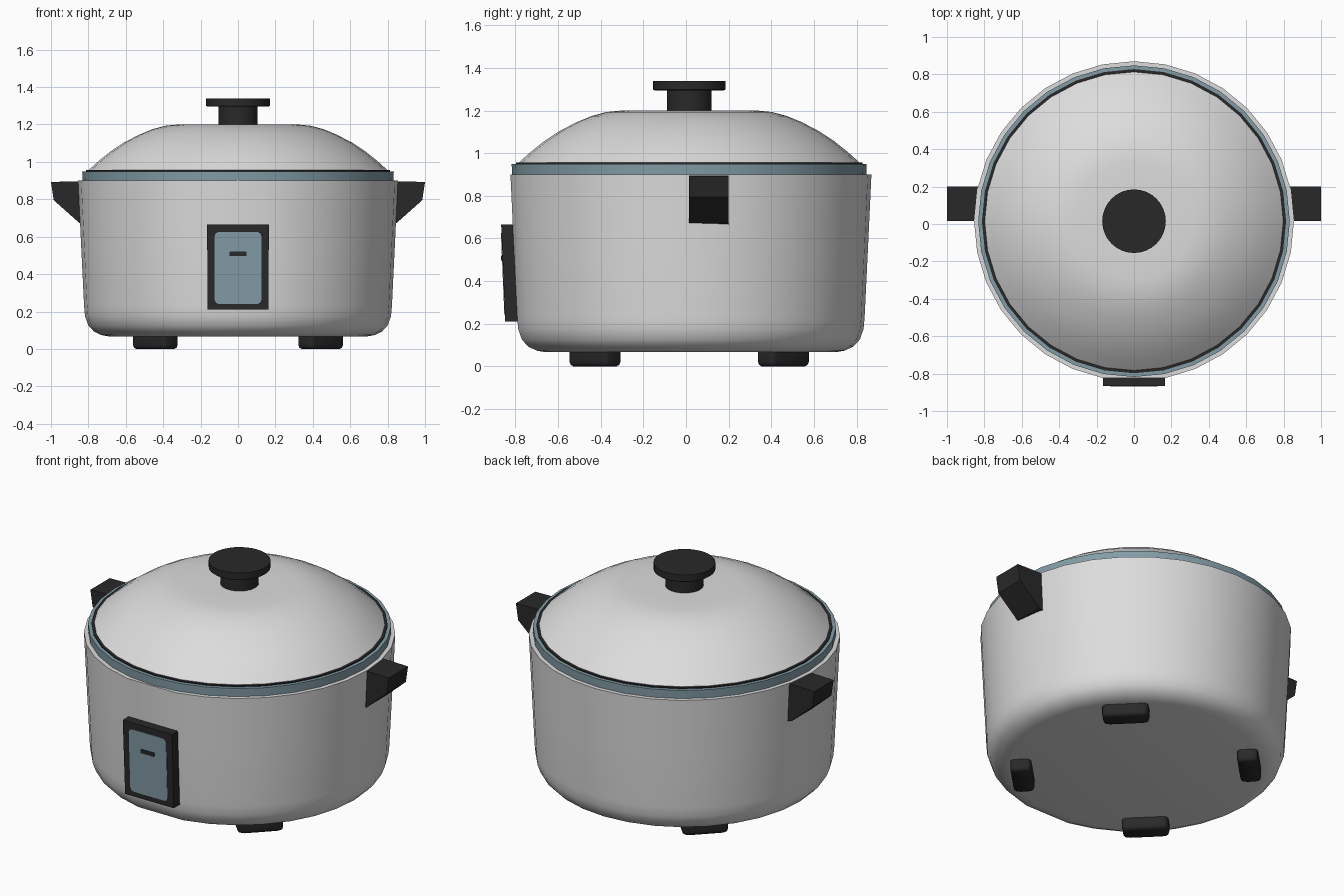
import bpy, bmesh, math
from mathutils import Matrix, Vector

if "Cube" in bpy.data.objects:
    bpy.data.objects.remove(bpy.data.objects["Cube"])

CY = 0.015   # the pot's axis sits slightly behind y = 0
SEG = 32


def material(name, rgb):
    m = bpy.data.materials.new(name)
    m.diffuse_color = (*rgb, 1)
    m.use_nodes = True
    m.node_tree.nodes["Principled BSDF"].inputs["Base Color"].default_value = m.diffuse_color
    return m


GREY = material("light_grey", (0.72, 0.72, 0.72))
DARK = material("charcoal", (0.022, 0.022, 0.022))
BLUE = material("dusty_blue", (0.225, 0.335, 0.385))


def finish(bm, name, mat, angle=35):
    bmesh.ops.remove_doubles(bm, verts=bm.verts, dist=1e-5)
    bmesh.ops.recalc_face_normals(bm, faces=bm.faces)
    me = bpy.data.meshes.new(name)
    bm.to_mesh(me)
    bm.free()
    me.materials.append(mat)
    ob = bpy.data.objects.new(name, me)
    bpy.context.collection.objects.link(ob)
    bpy.ops.object.select_all(action='DESELECT')
    ob.select_set(True)
    bpy.context.view_layer.objects.active = ob
    bpy.ops.object.shade_smooth_by_angle(angle=math.radians(angle))
    return ob


def lathe(name, profile, mat, flat_front=False):
    """Spin (radius, z) points around the pot's axis."""
    bm = bmesh.new()
    rings = []
    for r, z in profile:
        ring = []
        for i in range(SEG):
            a = 2 * math.pi * i / SEG
            y = r * math.sin(a)
            if flat_front and i == SEG * 3 // 4:
                y *= math.cos(2 * math.pi / SEG)
            ring.append(bm.verts.new((r * math.cos(a), CY + y, z)))
        rings.append(ring)
    for lo, hi in zip(rings, rings[1:]):
        for i in range(SEG):
            j = (i + 1) % SEG
            bm.faces.new((lo[i], lo[j], hi[j], hi[i]))
    bm.faces.new(rings[0][::-1])
    bm.faces.new(rings[-1])
    return finish(bm, name, mat)


def prism(name, base, offset, mat, angle=35):
    """Extrude a polygon by an offset vector."""
    bm = bmesh.new()
    f = bm.faces.new([bm.verts.new(p) for p in base])
    out = bmesh.ops.extrude_face_region(bm, geom=[f], use_keep_orig=True)
    for v in out["geom"]:
        if isinstance(v, bmesh.types.BMVert):
            v.co += Vector(offset)
    return finish(bm, name, mat, angle)


def rounded_rect(w, h, r, n=4):
    pts = []
    for k, (sx, sy) in enumerate(((1, 1), (-1, 1), (-1, -1), (1, -1))):
        for i in range(n + 1):
            a = math.pi / 2 * (k + i / n)
            pts.append((sx * (w / 2 - r) + r * math.cos(a),
                        sy * (h / 2 - r) + r * math.sin(a)))
    return pts


# Pot body, rim band, gasket and domed lid
lathe("pot_body", [(0.69, 0.067), (0.73, 0.074), (0.77, 0.093), (0.80, 0.125),
                   (0.818, 0.175), (0.823, 0.23), (0.839, 0.56), (0.855, 0.90)], GREY, True)
lathe("rim_band", [(0.83, 0.88), (0.833, 0.95)], BLUE)
lathe("lid_gasket", [(0.813, 0.94), (0.813, 0.956)], DARK)
lathe("lid", [(0.798, 0.945), (0.798, 0.957), (0.745, 1.005), (0.68, 1.057),
              (0.61, 1.103), (0.53, 1.145), (0.46, 1.174), (0.39, 1.193),
              (0.32, 1.20), (0.2, 1.201), (0.1, 1.201)], GREY)

# Lid knob
lathe("knob_stem", [(0.105, 1.195), (0.105, 1.30)], DARK)
lathe("knob_cap", [(0.163, 1.295), (0.17, 1.30), (0.17, 1.34)], DARK)

# Side handles, mirrored
for side, s in (("left", -1), ("right", 1)):
    handle = prism(side + "_handle",
                   [(s * x, 0.015, z) for x, z in
                    ((0.80, 0.897), (1.0, 0.893), (0.985, 0.795), (0.85, 0.675), (0.80, 0.66))],
                   (0, 0.185, 0), DARK, 20)

# Control panel, leaning with the pot wall
def on_panel(x, z, out=0.0):
    return (x, -0.848 - 0.0422 * (z - 0.21) - out, z)


bm = bmesh.new()
prism("panel_frame", [on_panel(-0.163, 0.21), on_panel(0.163, 0.21),
                      on_panel(0.165, 0.665), on_panel(-0.165, 0.665)], (0, 0.07, 0), DARK, 20)
bm.free()
prism("panel_face", [on_panel(x, 0.433 + z, 0.003) for x, z in rounded_rect(0.25, 0.385, 0.025)],
      (0, 0.006, 0), BLUE)
prism("panel_switch", [on_panel(x, 0.508 + z, 0.008) for x, z in rounded_rect(0.09, 0.024, 0.003)],
      (0, 0.009, 0), DARK)

# Four feet set tangentially under the base
for name, sx, sy in (("front_left", -1, -1), ("front_right", 1, -1),
                     ("back_left", -1, 1), ("back_right", 1, 1)):
    rot = Matrix.Rotation(math.atan2(sy, sx) + math.pi / 2, 4, 'Z')
    centre = Vector((sx * 0.442, CY + sy * 0.442, 0))
    bm = bmesh.new()
    rings = []
    for grow, z in ((-0.026, 0.0), (-0.008, 0.007), (0, 0.022), (0, 0.075)):
        rings.append([bm.verts.new(centre + rot @ Vector((x, y, z)))
                      for x, y in rounded_rect(0.255 + grow, 0.115 + grow, 0.025, 3)])
    n = len(rings[0])
    for lo, hi in zip(rings, rings[1:]):
        for i in range(n):
            bm.faces.new((lo[i], lo[(i + 1) % n], hi[(i + 1) % n], hi[i]))
    bm.faces.new(rings[0][::-1])
    bm.faces.new(rings[-1])
    finish(bm, name + "_foot", DARK, 40)
